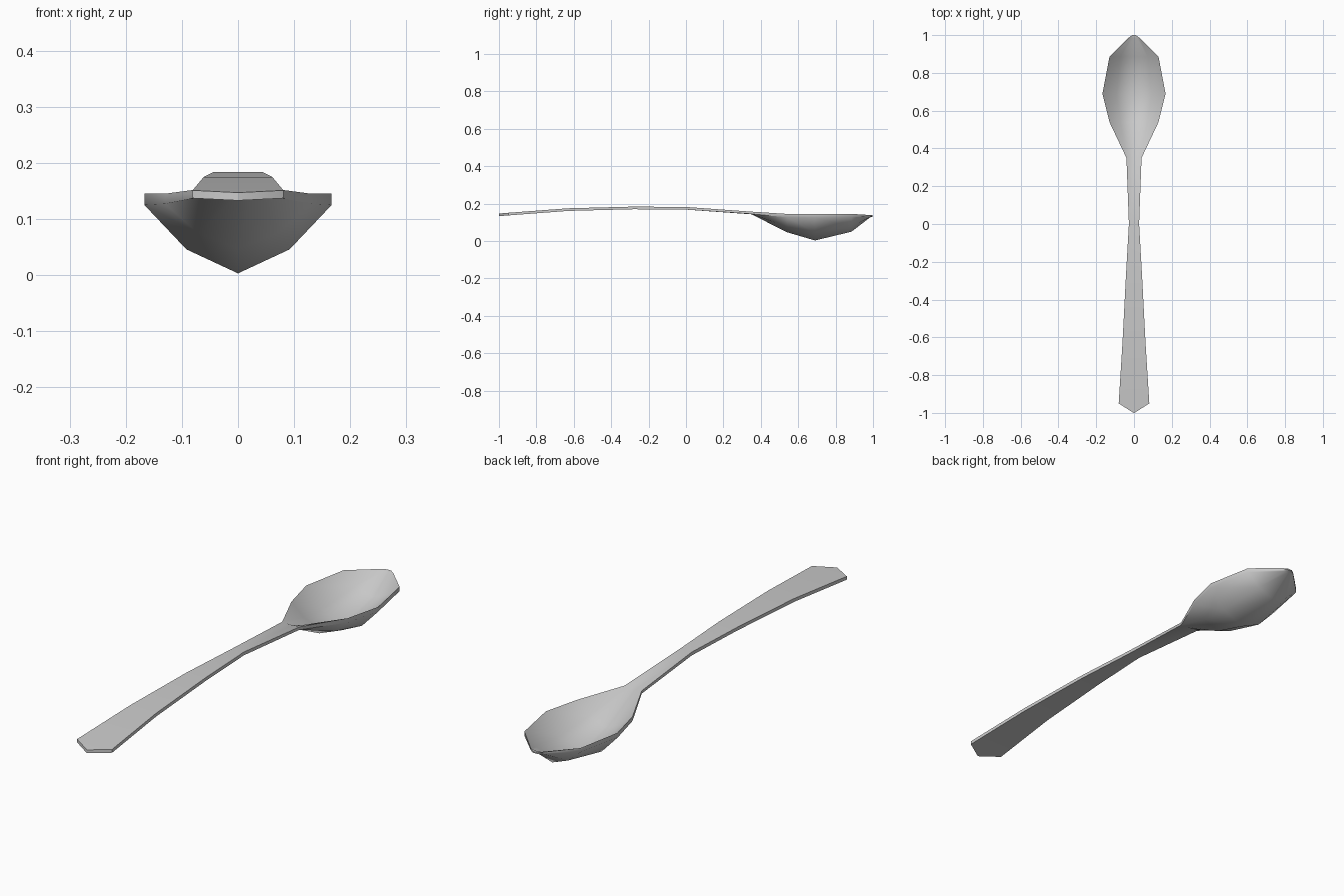
import bpy
import bmesh
import math

cube = bpy.data.objects.get("Cube")
if cube:
    bpy.data.objects.remove(cube, do_unlink=True)

# One metal colour
metal = bpy.data.materials.new("grey metal")
metal.use_nodes = True
grey = (0.6, 0.6, 0.6, 1)
metal.diffuse_color = grey
metal.node_tree.nodes["Principled BSDF"].inputs["Base Color"].default_value = grey

# Stations along the spoon: y, half width, rim height, bowl depth, thickness
STATIONS = [
    (-1.0, 0.002, 0.147, 0, 0.014),
    (-0.95, 0.081, 0.151, 0, 0.014),
    (-0.63, 0.061, 0.175, 0, 0.014),
    (-0.28, 0.043, 0.184, 0, 0.014),
    (0.0, 0.027, 0.182, 0, 0.014),
    (0.35, 0.04, 0.157, 0.002, 0.012),
    (0.54, 0.13, 0.145, 0.08, 0.018),
    (0.69, 0.167, 0.145, 0.122, 0.02),
    (0.885, 0.13, 0.145, 0.077, 0.018),
    (0.985, 0.03, 0.139, 0.004, 0.008),
    (1.0, 0.01, 0.137, 0, 0.005),
]
# Cross-section: fraction of half width, fraction of depth
SECTION = [(-1, 0), (-0.55, 0.65), (0, 1), (0.55, 0.65), (1, 0)]


def section_ring(bm, y, width, rim, depth, thick):
    top = [(x * width, y, rim - d * depth) for x, d in SECTION]
    under = [(x, y, z - thick) for x, y, z in reversed(top)]
    return [bm.verts.new(p) for p in top + under]


# Handle and bowl as one lofted solid
bm = bmesh.new()
rings = [section_ring(bm, *s) for s in STATIONS]
for a, b in zip(rings, rings[1:]):
    for i in range(len(a)):
        j = (i + 1) % len(a)
        bm.faces.new((a[i], a[j], b[j], b[i]))
bm.faces.new(rings[0])
bm.faces.new(rings[-1])
bmesh.ops.recalc_face_normals(bm, faces=bm.faces)

mesh = bpy.data.meshes.new("spoon")
bm.to_mesh(mesh)
bm.free()
mesh.materials.append(metal)
spoon = bpy.data.objects.new("spoon", mesh)
bpy.context.collection.objects.link(spoon)

# Smooth surfaces with crisp rim edges
bpy.ops.object.select_all(action='DESELECT')
spoon.select_set(True)
bpy.context.view_layer.objects.active = spoon
bpy.ops.object.shade_smooth_by_angle(angle=math.radians(50))
